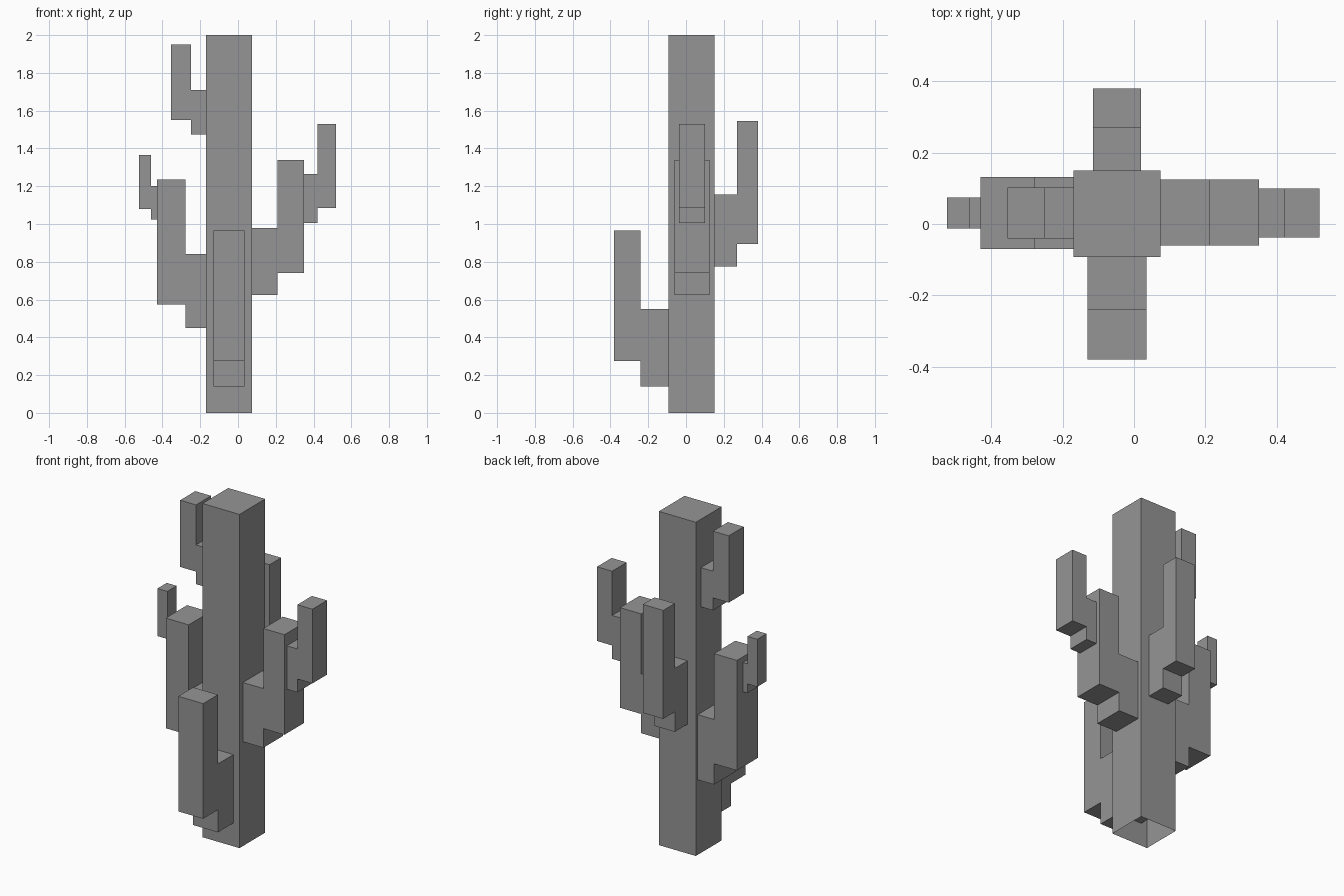
import bpy
import bmesh

cube = bpy.data.objects.get("Cube")
if cube:
    bpy.data.objects.remove(cube, do_unlink=True)

grey = bpy.data.materials.new("stone_grey")
grey.use_nodes = True
grey.diffuse_color = (0.3, 0.3, 0.3, 1)
grey.node_tree.nodes["Principled BSDF"].inputs["Base Color"].default_value = grey.diffuse_color


def finish(name, bm):
    bmesh.ops.recalc_face_normals(bm, faces=bm.faces)
    mesh = bpy.data.meshes.new(name)
    bm.to_mesh(mesh)
    bm.free()
    mesh.materials.append(grey)
    bpy.context.collection.objects.link(bpy.data.objects.new(name, mesh))


def prism(axis, profile, near, far):
    """Extrude a (reach, height) profile sideways; axis is the reach direction."""
    def place(reach, side, z):
        return (reach, side, z) if axis == "x" else (side, reach, z)

    bm = bmesh.new()
    face = bm.faces.new([bm.verts.new(place(r, near, z)) for r, z in profile])
    moved = bmesh.ops.extrude_face_region(bm, geom=[face], use_keep_orig=True)["geom"]
    verts = [v for v in moved if isinstance(v, bmesh.types.BMVert)]
    bmesh.ops.translate(bm, verts=verts, vec=place(0, far - near, 0))
    return bm


def arm(name, axis, sides, reach, stub, upright):
    """L-shaped branch: a stub leaves the host, then an upright rises from it."""
    root, elbow, tip = reach
    s0, s1 = stub
    u0, u1 = upright
    profile = [(root, s0), (elbow, s0), (elbow, u0), (tip, u0),
               (tip, u1), (elbow, u1), (elbow, s1), (root, s1)]
    finish(name, prism(axis, profile, *sides))


# Trunk, open underneath
trunk = prism("x", [(-0.17, 0), (0.075, 0), (0.075, 2), (-0.17, 2)], -0.093, 0.15)
bottom = [f for f in trunk.faces if f.calc_center_median().z < 0.01]
bmesh.ops.delete(trunk, geom=bottom, context="FACES_ONLY")
finish("trunk", trunk)

# Arms rooted inside the trunk
arm("front_arm", "y", (-0.13, 0.035), (-0.01, -0.24, -0.38), (0.14, 0.55), (0.275, 0.965))
arm("back_arm", "y", (-0.115, 0.02), (0.07, 0.27, 0.38), (0.775, 1.155), (0.895, 1.545))
arm("left_arm", "x", (-0.06, 0.125), (0.0, 0.21, 0.35), (0.625, 0.98), (0.74, 1.34))
arm("right_arm", "x", (-0.07, 0.132), (-0.09, -0.278, -0.43), (0.45, 0.84), (0.575, 1.235))
arm("upper_right_arm", "x", (-0.04, 0.102), (-0.09, -0.25, -0.355), (1.475, 1.71), (1.55, 1.95))

# Twigs growing from the side arms
arm("left_twig", "x", (-0.038, 0.1), (0.32, 0.42, 0.52), (1.005, 1.265), (1.085, 1.53))
arm("right_twig", "x", (-0.013, 0.075), (-0.4, -0.46, -0.525), (1.025, 1.2), (1.08, 1.365))
